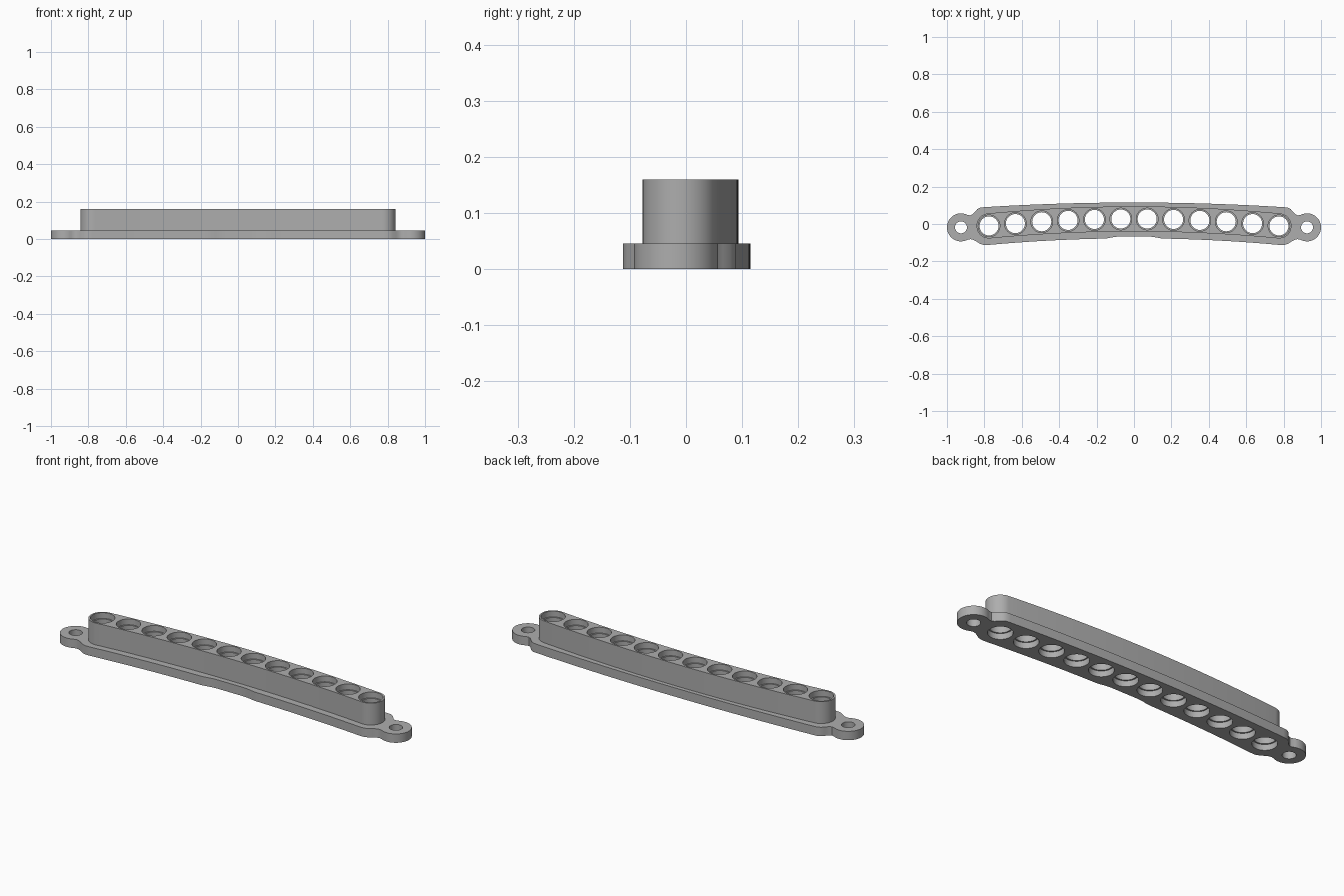
import bpy, bmesh, math
from mathutils import Vector

FLANGE_TOP, TOP = 0.046, 0.16
HOLES, HOLE_SPAN = 12, 0.775
EAR = Vector((0.925, -0.018))

old = bpy.data.objects.get("Cube")
if old:
    bpy.data.objects.remove(old, do_unlink=True)

grey = bpy.data.materials.new("plain grey")
grey.use_nodes = True
colour = (0.42, 0.42, 0.42, 1)
grey.diffuse_color = colour
grey.node_tree.nodes["Principled BSDF"].inputs["Base Color"].default_value = colour


def bow(x):
    """Gentle bow followed by the row of holes."""
    return 0.027 - 0.062 * x * x


def arc(centre, r, start, end, n):
    """Points on an arc, angles in degrees."""
    return [(centre[0] + r * math.cos(math.radians(start + (end - start) * i / n)),
             centre[1] + r * math.sin(math.radians(start + (end - start) * i / n)))
            for i in range(n + 1)]


def make_object(name, bm):
    bmesh.ops.recalc_face_normals(bm, faces=bm.faces)
    mesh = bpy.data.meshes.new(name)
    bm.to_mesh(mesh)
    bm.free()
    mesh.materials.append(grey)
    obj = bpy.data.objects.new(name, mesh)
    bpy.context.collection.objects.link(obj)
    return obj


def prism(name, outline, z0, z1):
    bm = bmesh.new()
    face = bm.faces.new([bm.verts.new((x, y, z0)) for x, y in outline])
    top = bmesh.ops.extrude_face_region(bm, geom=[face])["geom"]
    bmesh.ops.translate(bm, vec=(0, 0, z1 - z0),
                        verts=[v for v in top if isinstance(v, bmesh.types.BMVert)])
    return make_object(name, bm)


def lathe_cutter(name, places, profile, n=40):
    """Closed stepped plugs from (radius, z) rings, one at every place."""
    bm = bmesh.new()
    for px, py in places:
        rings = [[bm.verts.new((px + r * math.cos(math.tau * i / n),
                                py + r * math.sin(math.tau * i / n), z))
                  for i in range(n)] for r, z in profile]
        for a, b in zip(rings, rings[1:]):
            for i in range(n):
                j = (i + 1) % n
                bm.faces.new((a[i], a[j], b[j], b[i]))
        bm.faces.new(rings[0][::-1])
        bm.faces.new(rings[-1])
    obj = make_object(name, bm)
    obj.hide_render = True
    return obj


def boolean(target, other, operation):
    """Apply a boolean and discard the helper."""
    mod = target.modifiers.new(operation, 'BOOLEAN')
    mod.operation, mod.object, mod.solver = operation, other, 'EXACT'
    graph = bpy.context.evaluated_depsgraph_get()
    mesh = bpy.data.meshes.new_from_object(target.evaluated_get(graph))
    target.modifiers.clear()
    target.data = mesh
    bpy.data.objects.remove(other, do_unlink=True)


# Flange: bowed plate with a shallow front relief, necks and round ears
def front_edge(x):
    step = min(1, max(0, (0.16 - x) / 0.08))
    base = -0.0765 - 0.0585 * x * x
    return base + (-0.067 - base) * step * step * (3 - 2 * step)


half = [(x, front_edge(x)) for x in [0.02 * i for i in range(1, 10)]]
half += [(x, front_edge(x)) for x in [0.2 + 0.0725 * i for i in range(9)]]
half += [(0.805, -0.112), (0.825, -0.105), (0.845, -0.092), (0.86, -0.084), (0.875, -0.081)]
half += arc(EAR, 0.075, -118, 118, 28)
half += [(0.875, 0.046), (0.862, 0.053), (0.85, 0.066), (0.838, 0.079), (0.822, 0.088)]
half += [(x, 0.115 - 0.039 * x * x) for x in [0.8 - 0.08 * i for i in range(10)]]
flange = half + [(-x, y) for x, y in reversed(half)]
rail = prism("lamp_rail", flange, 0, FLANGE_TOP)

# Raised body: bowed bar with rounded ends
r = 0.067
tip = (HOLE_SPAN, bow(HOLE_SPAN))
lean = math.degrees(math.atan(2 * 0.062 * HOLE_SPAN))
xs = [HOLE_SPAN * i / 12 for i in range(-11, 12)]
right = arc(tip, r, -90 - lean, 90 - lean, 24)
left = [(-x, y) for x, y in reversed(right)]
body = [(x, bow(x) - r) for x in xs] + right
body += [(x, bow(x) + r) for x in reversed(xs)] + left
boolean(rail, prism("raised_body", body, 0.02, TOP), 'UNION')

# Row of holes, wider at both mouths
row = [HOLE_SPAN * (2 * i / (HOLES - 1) - 1) for i in range(HOLES)]
stepped = [(0.058, -0.05), (0.058, 0.03), (0.051, 0.03),
           (0.051, TOP - 0.03), (0.058, TOP - 0.03), (0.058, TOP + 0.05)]
boolean(rail, lathe_cutter("hole_cutter", [(x, bow(x)) for x in row], stepped), 'DIFFERENCE')

# Screw holes through the ears
ears = [(s * EAR.x, EAR.y) for s in (-1, 1)]
boolean(rail, lathe_cutter("screw_cutter", ears, [(0.032, -0.05), (0.032, 0.1)]), 'DIFFERENCE')

bpy.ops.object.select_all(action='DESELECT')
rail.select_set(True)
bpy.context.view_layer.objects.active = rail
bpy.ops.object.shade_smooth_by_angle(angle=math.radians(30))
